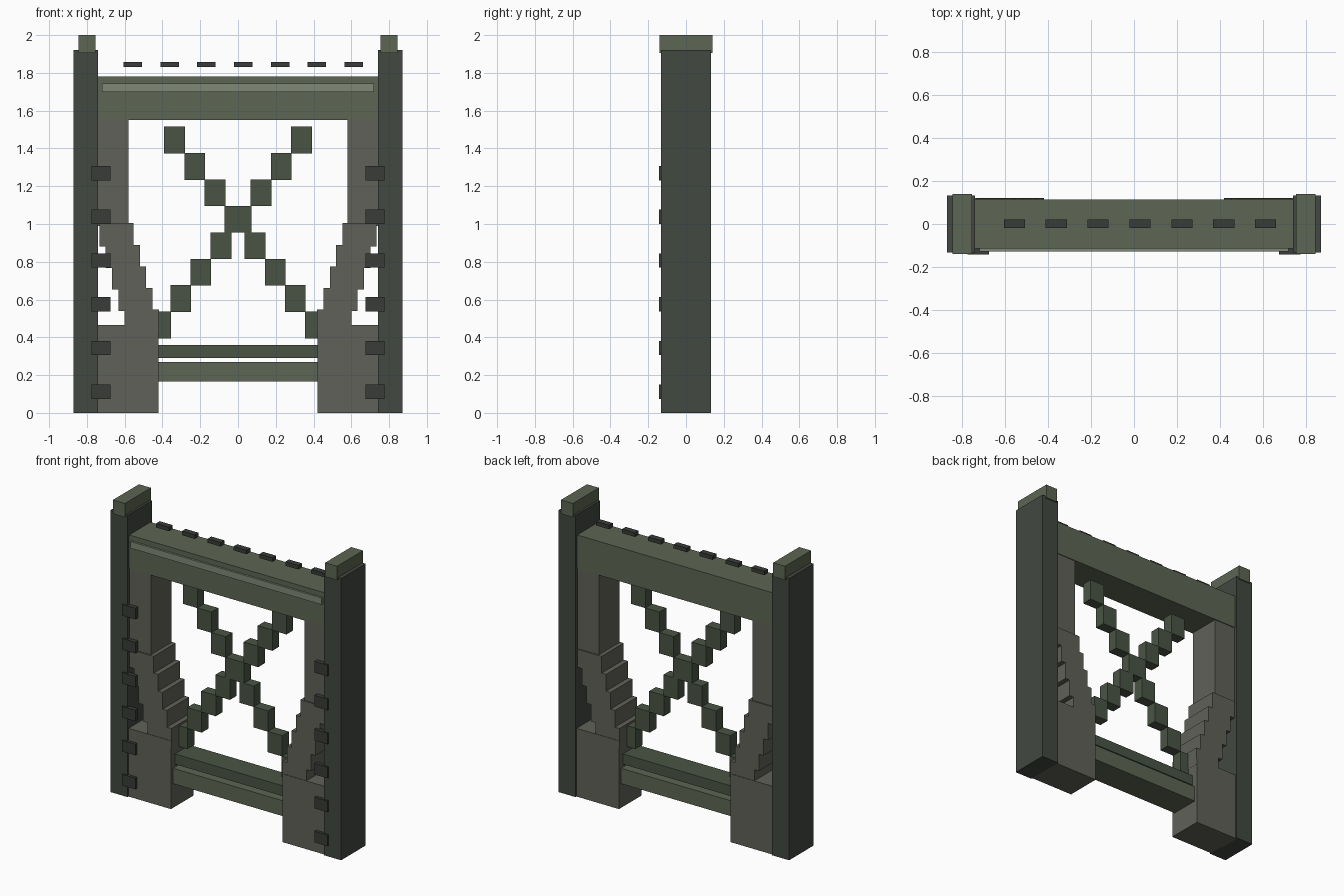
import bpy

if "Cube" in bpy.data.objects:
    bpy.data.objects.remove(bpy.data.objects["Cube"])


def material(name, rgb):
    m = bpy.data.materials.new(name)
    lin = [(c / 255 / 12.92) if c < 11 else ((c / 255 + 0.055) / 1.055) ** 2.4 for c in rgb]
    m.diffuse_color = (*lin, 1)
    m.use_nodes = True
    m.node_tree.nodes["Principled BSDF"].inputs["Base Color"].default_value = m.diffuse_color
    return m


POST = material("dark_steel", (66, 72, 65))
STONE = material("grey_stone", (96, 97, 88))
BEAM = material("green_metal", (93, 102, 83))
TRIM = material("pale_trim", (128, 137, 118))
LATTICE = material("lattice_green", (74, 84, 68))
RIVET = material("rivet_dark", (56, 60, 55))


def box(name, mat, x, y, z):
    """Box from (min, max) ranges on each axis."""
    lo, hi = zip(x, y, z)
    bpy.ops.mesh.primitive_cube_add(size=1, location=[(a + b) / 2 for a, b in zip(lo, hi)])
    o = bpy.context.object
    o.name = name
    o.scale = [b - a for a, b in zip(lo, hi)]
    bpy.ops.object.transform_apply(location=False, rotation=False, scale=True)
    o.data.materials.append(mat)
    return o


def pair(name, mat, x, y, z):
    """The same box on the left and right sides."""
    box(name + "_left", mat, x, y, z)
    box(name + "_right", mat, (-x[1], -x[0]), y, z)


def sym(d):
    return (-d, d)


# Outer posts with caps
pair("post", POST, (-0.87, -0.74), sym(0.132), (0, 1.92))
pair("post_cap", BEAM, (-0.845, -0.755), sym(0.14), (1.905, 2.0))

# Rivet plates on the front inner edge of the posts
for i in range(6):
    z = 0.112 + 0.2315 * i
    pair(f"post_rivet_{i}", RIVET, (-0.775, -0.675), (-0.142, -0.112), (z - 0.038, z + 0.038))

# Legs: foot block, stepped slope, upper panel
pair("leg_foot", STONE, (-0.75, -0.42), sym(0.122), (0, 0.465))
for i in range(5):
    x = -0.60 - 0.0335 * i
    z = 0.43 + 0.114 * i
    pair(f"leg_step_{i}", STONE, (x, x + 0.181), sym(0.119), (z - 0.004, z + 0.118))
pair("leg_upper_panel", STONE, (-0.745, -0.58), sym(0.11), (0.99, 1.56))

# Top beam, front trim and the row of studs hovering above it
box("top_beam", BEAM, sym(0.745), sym(0.115), (1.55, 1.78))
box("beam_trim", TRIM, sym(0.72), (-0.128, -0.105), (1.70, 1.745))
for i in range(7):
    x = -0.557 + 0.195 * i
    box(f"top_stud_{i}", RIVET, (x - 0.049, x + 0.049), (-0.018, 0.022), (1.83, 1.857))

# Bottom cross rails
box("lower_rail", BEAM, sym(0.425), sym(0.10), (0.165, 0.27))
box("upper_rail", LATTICE, sym(0.425), sym(0.08), (0.29, 0.36))

# Stepped diagonal braces
for i in range(8):
    x = -0.41 + 0.1065 * i
    z = 0.465 + 0.14 * i
    pair(f"brace_block_{i}", LATTICE, (x - 0.055, x + 0.055), sym(0.036), (z - 0.071, z + 0.071))
